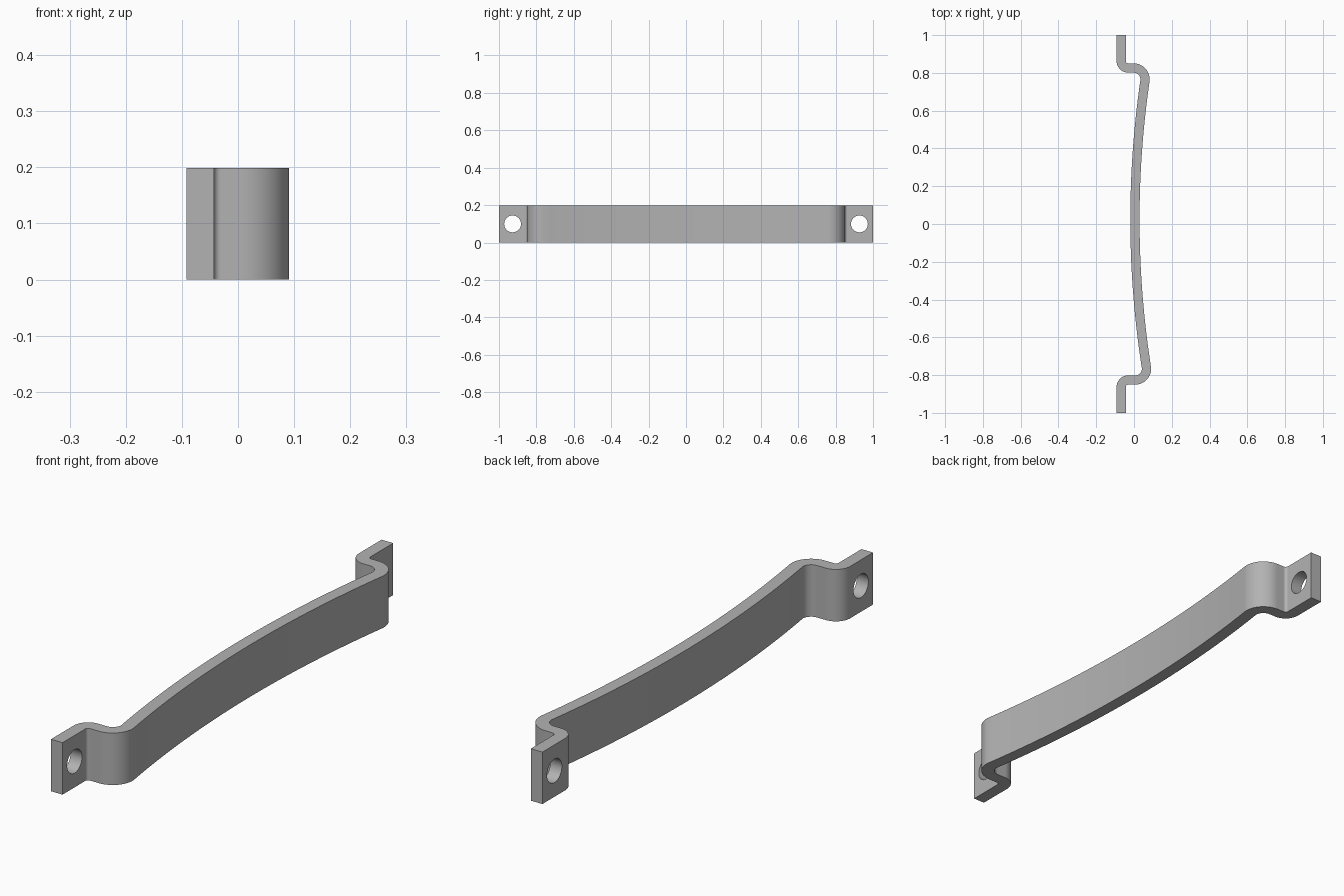
import bpy, bmesh, math
from mathutils import Vector

if "Cube" in bpy.data.objects:
    bpy.data.objects.remove(bpy.data.objects["Cube"])

HEIGHT = 0.199
THICK = 0.049
steel = bpy.data.materials.new("grey_steel")
steel.diffuse_color = (0.45, 0.45, 0.45, 1)
steel.use_nodes = True
steel.node_tree.nodes["Principled BSDF"].inputs["Base Color"].default_value = steel.diffuse_color


def arc(cx, cy, r, a0, a1, n):
    """Points along a circular arc, angles in degrees."""
    return [Vector((cx + r * math.cos(math.radians(a0 + (a1 - a0) * i / n)),
                    cy + r * math.sin(math.radians(a0 + (a1 - a0) * i / n))))
            for i in range(n + 1)]


def end_path(shift, sweep_end):
    """Centreline from tab tip through both bends, for the +y end."""
    pts = [Vector((-0.0675, 1.0))]
    pts += arc(-0.031, 0.8625, 0.0365, 180, 270, 12)
    pts += arc(shift, 0.7655, 0.0605, 90, sweep_end, 20)
    return pts


def bow(a, m, b, n):
    """Shallow bowed line through three points (quadratic in y)."""
    out = []
    for i in range(1, n):
        y = a.y + (b.y - a.y) * i / n
        x = (a.x * (y - m.y) * (y - b.y) / ((a.y - m.y) * (a.y - b.y))
             + m.x * (y - a.y) * (y - b.y) / ((m.y - a.y) * (m.y - b.y))
             + b.x * (y - a.y) * (y - m.y) / ((b.y - a.y) * (b.y - m.y)))
        out.append(Vector((x, y)))
    return out


# Strap centreline: back end, bowed grip, front end
back = end_path(-0.002, -9)
front = [Vector((p.x, -p.y)) for p in reversed(end_path(0.006, 0))]
path = back + bow(back[-1], Vector((0.005, 0)), front[0], 48) + front

# Mitred offsets give the strap its thickness
left, right = [], []
for i, p in enumerate(path):
    d0 = (p - path[max(i - 1, 0)]).normalized()
    d1 = (path[min(i + 1, len(path) - 1)] - p).normalized()
    t = (d0 + d1).normalized()
    n = Vector((-t.y, t.x))
    k = THICK / 2 / max(n.dot(Vector((-d1.y, d1.x))) if d1.length else 1, 0.5)
    left.append(p + n * k)
    right.append(p - n * k)

# Strap solid
bm = bmesh.new()
outline = bm.faces.new([bm.verts.new((p.x, p.y, 0)) for p in left + right[::-1]])
top = bmesh.ops.extrude_face_region(bm, geom=[outline])
bmesh.ops.translate(bm, vec=(0, 0, HEIGHT),
                    verts=[v for v in top["geom"] if isinstance(v, bmesh.types.BMVert)])
bmesh.ops.recalc_face_normals(bm, faces=bm.faces)
mesh = bpy.data.meshes.new("pull_handle")
bm.to_mesh(mesh)
bm.free()
mesh.materials.append(steel)
handle = bpy.data.objects.new("pull_handle", mesh)
bpy.context.collection.objects.link(handle)

# Screw holes through both tabs
for side, name in ((1, "back_hole_cutter"), (-1, "front_hole_cutter")):
    bpy.ops.mesh.primitive_cylinder_add(vertices=40, radius=0.045, depth=0.12,
                                        location=(-0.0675, side * 0.927, HEIGHT / 2),
                                        rotation=(0, math.pi / 2, 0))
    cutter = bpy.context.object
    cutter.name = name
    cutter.data.materials.append(steel)
    cutter.hide_render = True
    cutter.hide_viewport = True
    cut = handle.modifiers.new(name, "BOOLEAN")
    cut.operation = "DIFFERENCE"
    cut.solver = "EXACT"
    cut.object = cutter

# Apply the cuts, then shade smooth with sharp edges kept
bpy.ops.object.select_all(action="DESELECT")
bpy.context.view_layer.objects.active = handle
handle.select_set(True)
for m in list(handle.modifiers):
    bpy.ops.object.modifier_apply(modifier=m.name)
for name in ("back_hole_cutter", "front_hole_cutter"):
    bpy.data.objects.remove(bpy.data.objects[name])
bpy.ops.object.shade_smooth_by_angle(angle=math.radians(30))
